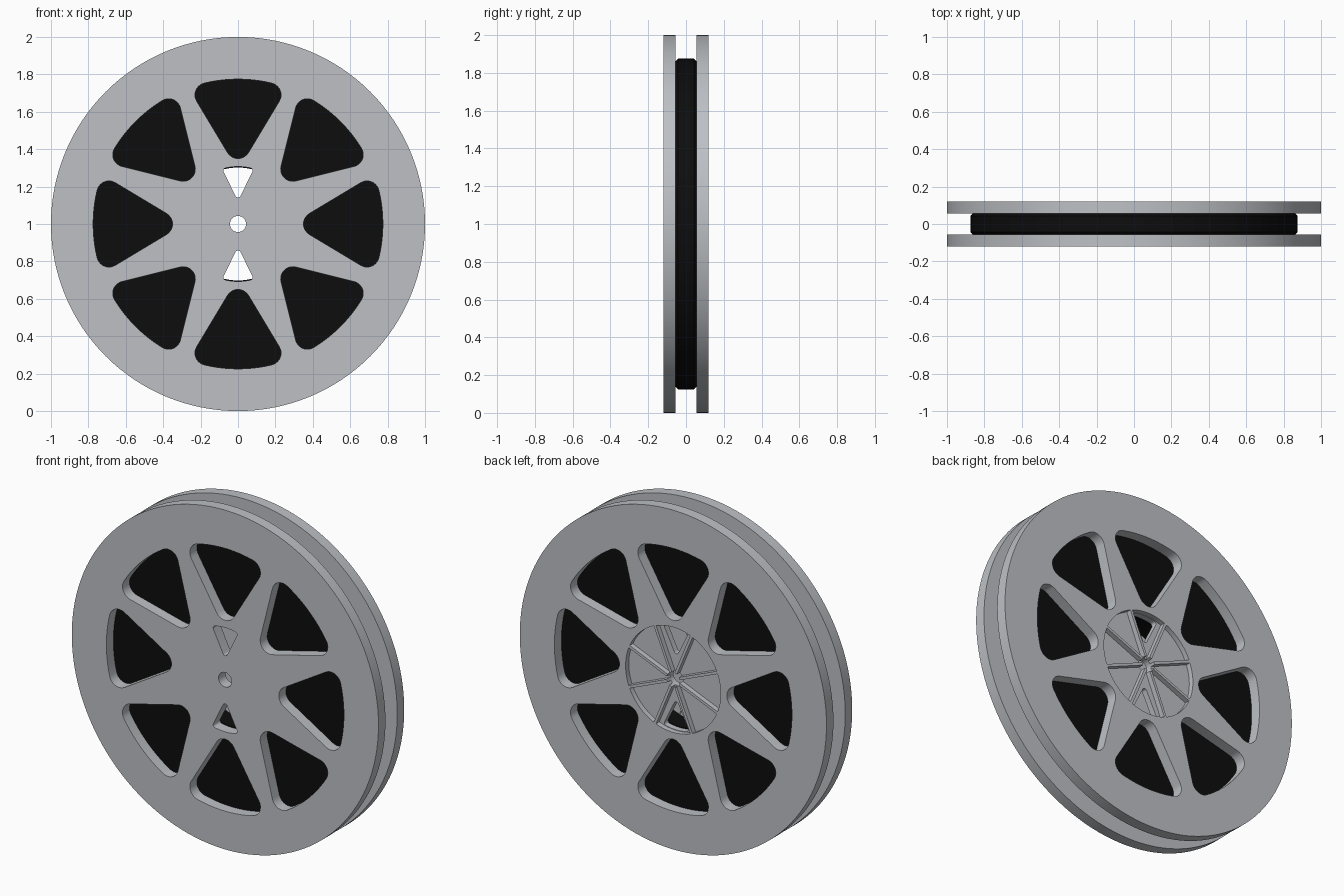
import bpy, bmesh
from math import sin, cos, pi, atan2, hypot
from mathutils import Matrix, Vector

old = bpy.data.objects.get("Cube")
if old:
    bpy.data.objects.remove(old, do_unlink=True)


def material(name, rgb, rough):
    m = bpy.data.materials.new(name)
    m.use_nodes = True
    m.diffuse_color = (*rgb, 1)
    bsdf = m.node_tree.nodes["Principled BSDF"]
    bsdf.inputs["Base Color"].default_value = (*rgb, 1)
    bsdf.inputs["Roughness"].default_value = rough
    return m


METAL = material("light grey metal", (0.51, 0.53, 0.56), 0.5)
FILM = material("black film", (0.004, 0.004, 0.004), 0.6)
CENTRE = Vector((0, 0, 1))
# local XY outline -> upright disc facing front and back
UPRIGHT = Matrix.Translation(CENTRE) @ Matrix.Rotation(pi / 2, 4, 'X')


def circle(r, n=128):
    return [(r * cos(2 * pi * i / n), r * sin(2 * pi * i / n)) for i in range(n)]


def arc(cx, cy, r, a0, a1, n=10):
    return [(cx + r * cos(a0 + (a1 - a0) * i / n), cy + r * sin(a0 + (a1 - a0) * i / n))
            for i in range(n + 1)]


def rounded_wedge(tip, half, top, r, turn):
    """Fan-shaped outline with rounded corners and an arched outer edge."""
    side = atan2(-half, top - tip)
    rim = atan2(top, half)
    pts = arc(0, tip, r, -pi - side, side)
    pts += arc(half, top, r, side, rim)
    pts += arc(0, 0, hypot(half, top) + r, rim, pi - rim)[1:-1]
    pts += arc(-half, top, r, pi - rim, pi - side)
    return [(x * cos(turn) - y * sin(turn), x * sin(turn) + y * cos(turn)) for x, y in pts]


def add_mesh(name, bm, mat):
    me = bpy.data.meshes.new(name)
    bmesh.ops.remove_doubles(bm, verts=bm.verts, dist=0.0001)
    bmesh.ops.recalc_face_normals(bm, faces=bm.faces)
    bm.to_mesh(me)
    bm.free()
    me.materials.clear()
    me.materials.append(mat)
    ob = bpy.data.objects.new(name, me)
    bpy.context.collection.objects.link(ob)
    bpy.ops.object.select_all(action='DESELECT')
    ob.select_set(True)
    bpy.context.view_layer.objects.active = ob
    bpy.ops.object.shade_smooth_by_angle(angle=0.6)
    return ob


def plate(name, outlines, y0, y1):
    """Flat plate from an outer outline and hole outlines, between two depths."""
    cu = bpy.data.curves.new(name + "_outline", 'CURVE')
    cu.dimensions = '2D'
    cu.fill_mode = 'BOTH'
    cu.extrude = (y1 - y0) / 2
    for pts in outlines:
        sp = cu.splines.new('POLY')
        sp.points.add(len(pts) - 1)
        for p, (x, y) in zip(sp.points, pts):
            p.co = (x, y, 0, 1)
        sp.use_cyclic_u = True
    tmp = bpy.data.objects.new("outline_helper", cu)
    me = bpy.data.meshes.new_from_object(tmp)
    bpy.data.objects.remove(tmp)
    bm = bmesh.new()
    bm.from_mesh(me)
    bpy.data.meshes.remove(me)
    bm.transform(Matrix.Translation((0, (y0 + y1) / 2, 0)) @ UPRIGHT)
    return add_mesh(name, bm, METAL)


HUB, AXLE = 0.31, 0.043
INNER, OUTER, RECESS = 0.055, 0.12, 0.03
windows = [rounded_wedge(0.415, 0.165, 0.69, 0.065, k * pi / 4) for k in range(8)]
slots = [rounded_wedge(0.157, 0.063, 0.285, 0.015, k * pi) for k in range(2)]

# Flanges with eight windows, and their slotted hub plates
plate("front_flange", [circle(1), circle(HUB)] + windows, -OUTER, -INNER)
plate("back_flange", [circle(1), circle(HUB)] + windows, INNER, OUTER)
plate("front_hub", [circle(HUB), circle(AXLE, 32)] + slots, -OUTER, -INNER)
plate("back_hub", [circle(HUB), circle(AXLE, 32)] + slots, INNER, OUTER - RECESS)

# Ribs radiating over the recessed back hub
bm = bmesh.new()
for k in range(8):
    length = HUB - AXLE
    place = (Matrix.Translation(CENTRE) @ Matrix.Rotation((k + 0.5) * pi / 4, 4, 'Y')
             @ Matrix.Translation((AXLE + length / 2, OUTER - RECESS / 2, 0))
             @ Matrix.Diagonal((length, RECESS, 0.016, 1)))
    bmesh.ops.create_cube(bm, size=1, matrix=place)
add_mesh("back_hub_ribs", bm, METAL)

# Wound film, a lathed ring with softened outer edges
profile = [(0.302, -INNER), (0.862, -INNER), (0.875, -0.042),
           (0.875, 0.042), (0.862, INNER), (0.302, INNER)]
bm = bmesh.new()
vs = [bm.verts.new((r, y, 0)) for r, y in profile]
edges = [bm.edges.new((vs[i], vs[(i + 1) % len(vs)])) for i in range(len(vs))]
bmesh.ops.spin(bm, geom=vs + edges, cent=(0, 0, 0), axis=(0, 1, 0),
               angle=2 * pi, steps=128, use_merge=True)
bm.transform(Matrix.Translation(CENTRE))
add_mesh("film_roll", bm, FILM)
